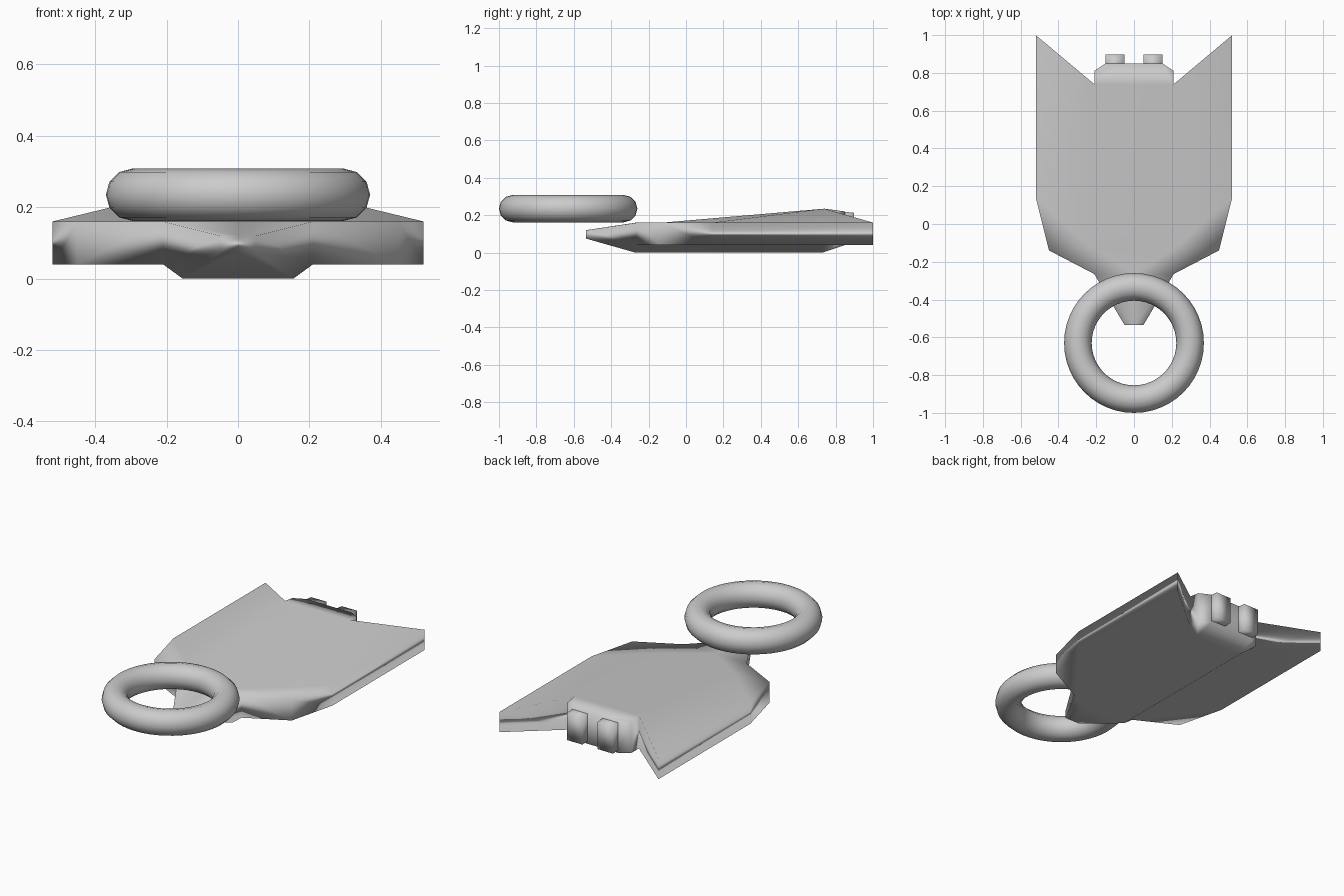
import bpy, bmesh
from mathutils import Matrix, Vector

if "Cube" in bpy.data.objects:
    bpy.data.objects.remove(bpy.data.objects["Cube"])

# Right half of the hull: named corner points
P = {
    # top surface
    'c0': (0, -.535, .12), 'c1': (0, -.27, .16), 'c2': (0, -.13, .16),
    'c5': (0, .74, .235), 'c7': (0, .85, .22),
    't0': (.05, -.535, .12), 't1': (.21, -.265, .16), 'r2': (.21, -.13, .16),
    't2': (.45, -.14, .16), 't3': (.52, .14, .16), 't4': (.52, 1, .16),
    't5': (.21, .74, .235), 't6': (.21, .81, .225), 't7': (.15, .85, .22),
    # underside
    'b0': (0, -.535, .075), 'n0': (.05, -.535, .075),
    'k0': (0, -.27, 0), 'k1': (.155, -.27, 0),
    'm2': (0, .73, 0), 'k2': (.155, .73, 0),
    'l1': (.21, -.265, .04), 'l2': (.21, .74, .04), 'l6': (.21, .81, .04),
    'l7': (.15, .85, .04), 'm7': (0, .85, .04),
    'w2': (.45, -.14, .04), 'w3': (.52, .14, .04), 'w4': (.52, 1, .04),
}
F = """c0 t0 t1 c1|c1 t1 r2 c2|c2 r2 t5 c5|c5 t5 t6 t7 c7|t1 t2 r2|r2 t2 t3|r2 t3 t5|t3 t4 t5
c0 t0 n0 b0|t0 t1 l1 n0|t1 t2 w2 l1|t2 t3 w3 w2|t3 t4 w4 w3|t4 t5 l2 w4
t5 t6 l6 l2|t6 t7 l7 l6|t7 c7 m7 l7
b0 n0 k1 k0|n0 l1 k1|k0 k1 k2 m2|k1 l1 l2 k2|l1 w2 w3|l1 w3 l2|w3 w4 l2
k2 l2 l6|k2 l6 l7|m2 k2 l7 m7"""


def finish(bm, name):
    bmesh.ops.recalc_face_normals(bm, faces=bm.faces)
    me = bpy.data.meshes.new(name)
    bm.to_mesh(me)
    bm.free()
    ob = bpy.data.objects.new(name, me)
    bpy.context.collection.objects.link(ob)
    for p in me.polygons:
        p.use_smooth = True
    return ob


# Hull, built as both mirrored halves welded on the centre line
bm = bmesh.new()
for side in (1, -1):
    v = {k: bm.verts.new((x * side, y, z)) for k, (x, y, z) in P.items()}
    for f in F.replace("\n", "|").split("|"):
        bm.faces.new([v[k] for k in f.split()])
bmesh.ops.remove_doubles(bm, verts=bm.verts, dist=1e-5)
hull = finish(bm, "hull")
wn = hull.modifiers.new("soft_shading", 'WEIGHTED_NORMAL')
wn.mode = 'FACE_AREA'
wn.weight = 80

# Engine outlets at the stern
for side, label in ((1, "right"), (-1, "left")):
    bm = bmesh.new()
    bmesh.ops.create_cube(bm, size=1, matrix=Matrix.LocRotScale(
        Vector((.1 * side, .85, .133)), None, Vector((.1, .095, .16))))
    for v in bm.verts:
        if v.co.z > .13 and v.co.y < .85:
            v.co.z += .01
    finish(bm, "engine_" + label)

# Ring above the nose
bpy.ops.mesh.primitive_torus_add(location=(0, -.63, .235), major_radius=.297,
                                 minor_radius=.073, major_segments=48, minor_segments=12)
ring = bpy.context.object
ring.name = "nose_ring"
bpy.ops.object.shade_smooth()
